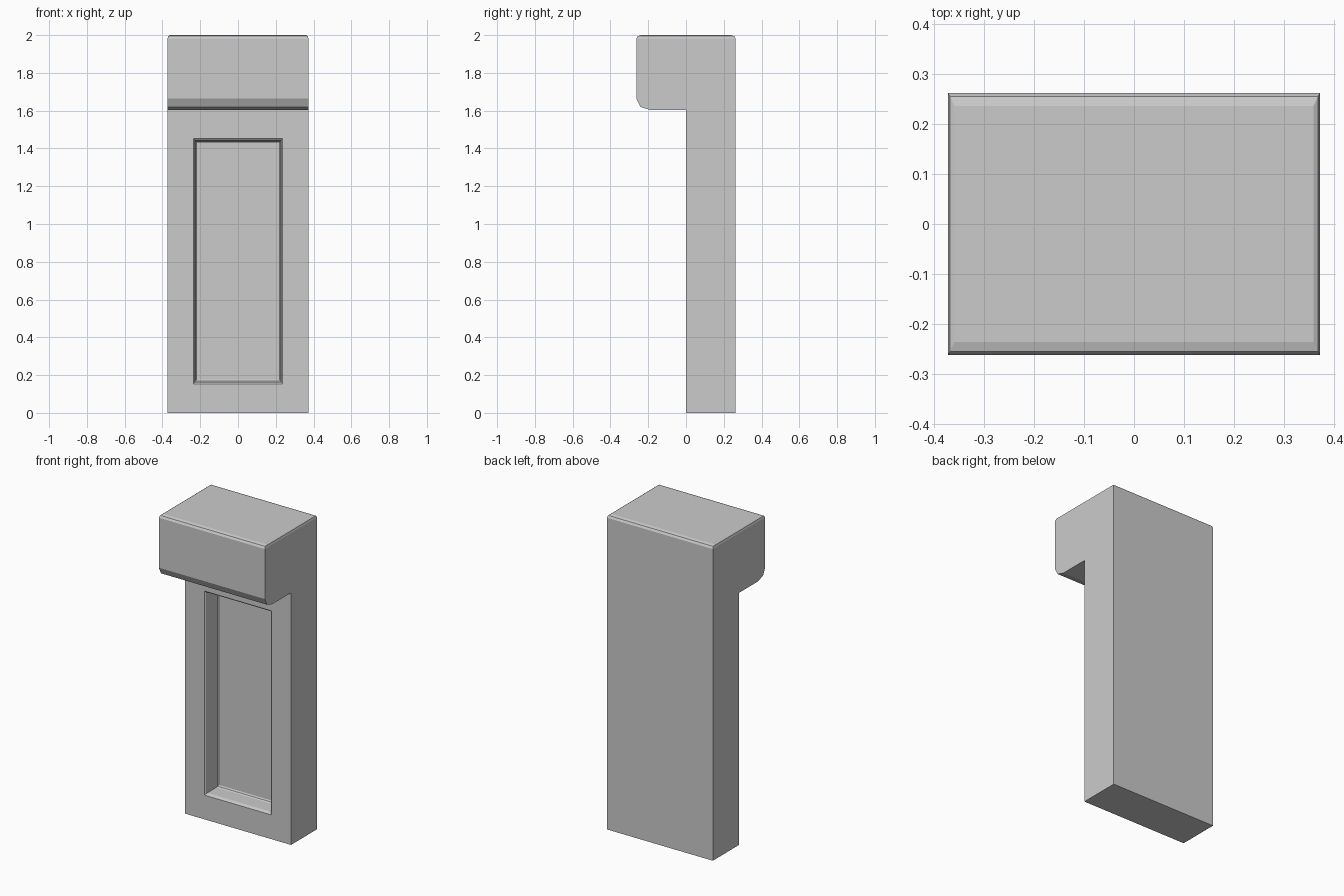
import bpy, bmesh
from mathutils import Vector

if "Cube" in bpy.data.objects:
    bpy.data.objects.remove(bpy.data.objects["Cube"])

W = 0.373          # half width
D = 0.263          # half depth
ZT = 1.982         # start of the top bevel

bm = bmesh.new()


def step(face, centre, half):
    """Extrude a rectangular face and place its corners at centre +/- half."""
    mid = face.calc_center_median()
    new = bmesh.ops.extrude_discrete_faces(bm, faces=[face])["faces"][0]
    for v in new.verts:
        v.co = Vector([c + (h if p > m else -h)
                       for c, h, p, m in zip(centre, half, v.co, mid)])
    return new


# Side profile (y, z): slab with an overhanging head, rounded under its front edge
profile = [(D, 0), (D, ZT), (-D, ZT), (-D, 1.664), (-0.241, 1.62),
           (-0.188, 1.603), (0, 1.603), (0, 0)]
left, right = [[bm.verts.new((x, y, z)) for y, z in profile] for x in (-W, W)]
bm.faces.new(left)
bm.faces.new(right[::-1])
sides = []
n = len(profile)
for i in range(n):
    j = (i + 1) % n
    sides.append(bm.faces.new((left[j], left[i], right[i], right[j])))
bmesh.ops.recalc_face_normals(bm, faces=bm.faces[:])

# Two-segment bevel around the top
top = sides[1]
for dx, dy, z in [(0.004, 0.0075, 1.995), (0.013, 0.026, 2.0)]:
    top = step(top, (0, 0, z), (W - dx, D - dy, 0))

# Recessed front panel: flat frame, rounded rim, straight wall, rounded floor edge
panel = sides[6]
for hx, hz, y in [(0.235, 0.649, 0.0), (0.230, 0.643, 0.005),
                  (0.228, 0.639, 0.016), (0.228, 0.639, 0.108),
                  (0.226, 0.635, 0.118), (0.220, 0.627, 0.123)]:
    panel = step(panel, (0, y, 0.803), (hx, 0, hz))

mesh = bpy.data.meshes.new("panelled_pillar")
bm.to_mesh(mesh)
bm.free()
bpy.context.collection.objects.link(bpy.data.objects.new("panelled_pillar", mesh))
